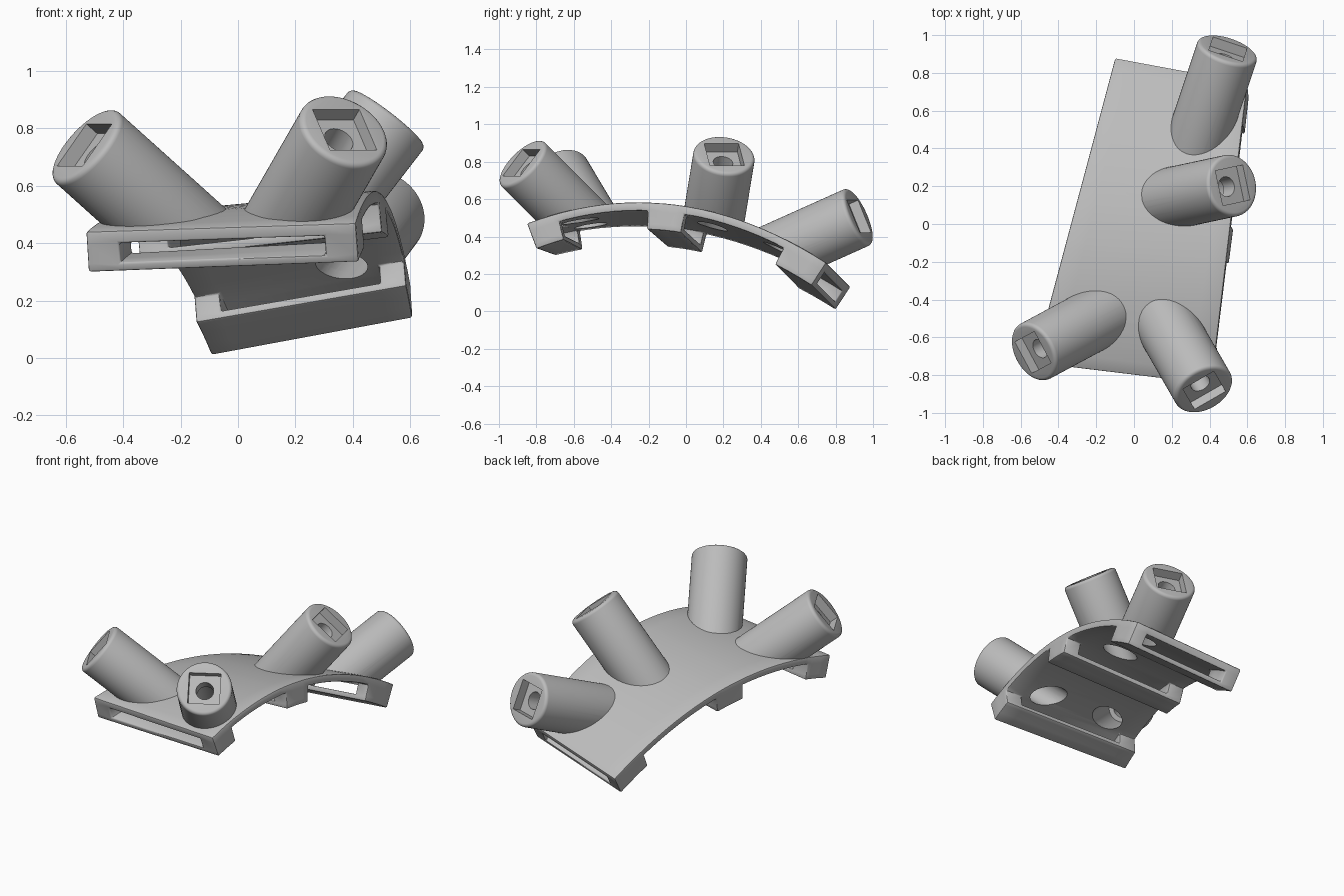
import bpy, bmesh, math
from mathutils import Vector, Matrix

if "Cube" in bpy.data.objects:
    bpy.data.objects.remove(bpy.data.objects["Cube"])

grey = bpy.data.materials.new("plain_grey")
grey.use_nodes = True
grey.diffuse_color = (0.5, 0.5, 0.5, 1)
grey.node_tree.nodes["Principled BSDF"].inputs["Base Color"].default_value = (0.5, 0.5, 0.5, 1)


def top(u, t):
    """Point on the arched, tapering top surface: u across, t front to back."""
    left = Vector((-0.53 + 0.43 * t, -0.735 + 1.615 * t, 0.44 + 0.41 * t - 0.72 * t * t))
    right = Vector((0.41 + 0.19 * t, -0.85 + 1.6 * t, 0.47 + 0.61 * t - 0.82 * t * t))
    return left.lerp(right, u)


def below(u, t, d):
    e = 0.01
    across = top(u + e, t) - top(u - e, t)
    along = top(u, t + e) - top(u, t - e)
    return top(u, t) - across.cross(along).normalized() * d


def finish(name, bm):
    bmesh.ops.recalc_face_normals(bm, faces=bm.faces)
    me = bpy.data.meshes.new(name)
    bm.to_mesh(me)
    bm.free()
    me.materials.append(grey)
    ob = bpy.data.objects.new(name, me)
    bpy.context.collection.objects.link(ob)
    return ob


def arch(name, us, ts, ds, solid):
    """Shell around the solid cells of a grid that follows the arch."""
    bm = bmesh.new()
    verts = {}

    def vert(i, j, k):
        if (i, j, k) not in verts:
            verts[i, j, k] = bm.verts.new(below(us[i], ts[j], ds[k]))
        return verts[i, j, k]

    size = (len(us) - 1, len(ts) - 1, len(ds) - 1)

    def filled(c):
        inside = all(0 <= c[a] < size[a] for a in range(3))
        return inside and solid(c[0], (ts[c[1]] + ts[c[1] + 1]) / 2, c[2])

    cells = [(i, j, k) for i in range(size[0]) for j in range(size[1]) for k in range(size[2])]
    for c in filter(filled, cells):
        for a in range(3):
            for side in (0, 1):
                near = list(c)
                near[a] += 2 * side - 1
                if filled(near):
                    continue
                corners = []
                for p, q in ((0, 0), (1, 0), (1, 1), (0, 1)):
                    n = list(c)
                    n[a] += side
                    n[(a + 1) % 3] += p
                    n[(a + 2) % 3] += q
                    corners.append(vert(*n))
                bm.faces.new(corners)
    return finish(name, bm)


def post(name, cap, axis, radius, s0, s1, sides=64, roll=0.0):
    """Prism along an axis, from s0 to s1 below the cap centre."""
    direction = Vector(axis).normalized()
    turn = direction.to_track_quat('Z', 'Y').to_matrix().to_4x4()
    place = Matrix.Translation(Vector(cap) - direction * (s0 + s1) / 2) @ turn
    bm = bmesh.new()
    bmesh.ops.create_cone(bm, cap_ends=True, segments=sides, radius1=radius, radius2=radius,
                          depth=s1 - s0, matrix=place @ Matrix.Rotation(roll, 4, 'Z'))
    return finish(name, bm)


def apply(ob, mod):
    bpy.context.view_layer.objects.active = ob
    bpy.ops.object.modifier_apply(modifier=mod.name)


def cut(ob, cutter):
    """Subtract the cutter, trying the second solver if the first yields nothing."""
    mod = ob.modifiers.new("cut", 'BOOLEAN')
    mod.operation, mod.object = 'DIFFERENCE', cutter
    for solver in ('EXACT', 'MANIFOLD'):
        mod.solver = solver
        graph = bpy.context.evaluated_depsgraph_get()
        if len(ob.evaluated_get(graph).data.polygons) > 0:
            apply(ob, mod)
            return
    ob.modifiers.remove(mod)


def cut_once(ob, cutter):
    cut(ob, cutter)
    bpy.data.objects.remove(cutter)


def round_edges(ob, width, segments):
    mod = ob.modifiers.new("round", 'BEVEL')
    mod.width, mod.segments = width, segments
    mod.limit_method, mod.angle_limit = 'ANGLE', math.radians(40)
    apply(ob, mod)


def smooth(ob):
    bpy.ops.object.select_all(action='DESELECT')
    ob.select_set(True)
    bpy.context.view_layer.objects.active = ob
    bpy.ops.object.shade_smooth_by_angle(angle=math.radians(35))


# Arched plate with three hanging ribs and a strap slot through each rib
RIBS = ((0, 0.10), (0.405, 0.53), (0.87, 1))


def plate_solid(i, t, k):
    in_rib = any(a < t < b for a, b in RIBS)
    return k == 0 or (in_rib and not (i == 1 and k == 1))


rows = [t for rib in RIBS for t in rib]
rows += [k / 24 for k in range(25) if all(abs(k / 24 - r) > 0.015 for r in rows)]
plate = arch("arched_plate", (0, 0.12, 0.88, 1), sorted(rows), (0, 0.045, 0.115, 0.145), plate_solid)
round_edges(plate, 0.008, 2)

# Four leaning sockets: cap centre and axis of each
sockets = {
    "front_right_socket": ((-0.535, -0.68, 0.742), (-0.69, -0.37, 0.62)),
    "front_left_socket": ((0.372, -0.88, 0.795), (0.376, -0.654, 0.654)),
    "middle_socket": ((0.523, 0.205, 0.838), (0.61, 0.13, 0.79)),
    "back_socket": ((0.497, 0.925, 0.508), (0.29, 0.87, 0.39)),
}
under = arch("under_cutter", (-0.5, 1.5), [k / 24 for k in range(-7, 32)], (0.02, 0.75),
             lambda i, t, k: True)
for name, (cap, axis) in sockets.items():
    tube = post(name, cap, axis, 0.165, 0, 0.85)
    round_edges(tube, 0.02, 4)
    cut(tube, under)
    # Square recess, narrow hole and wide lower bore
    cut_once(tube, post("square_cutter", cap, axis, 0.133, -0.05, 0.055, 4, math.pi / 4))
    cut_once(tube, post("hole_cutter", cap, axis, 0.053, 0.03, 0.3, 32))
    bore = post("bore_cutter", cap, axis, 0.082, 0.15, 0.8, 48)
    cut(tube, bore)
    cut_once(plate, bore)
    smooth(tube)
bpy.data.objects.remove(under)
smooth(plate)
